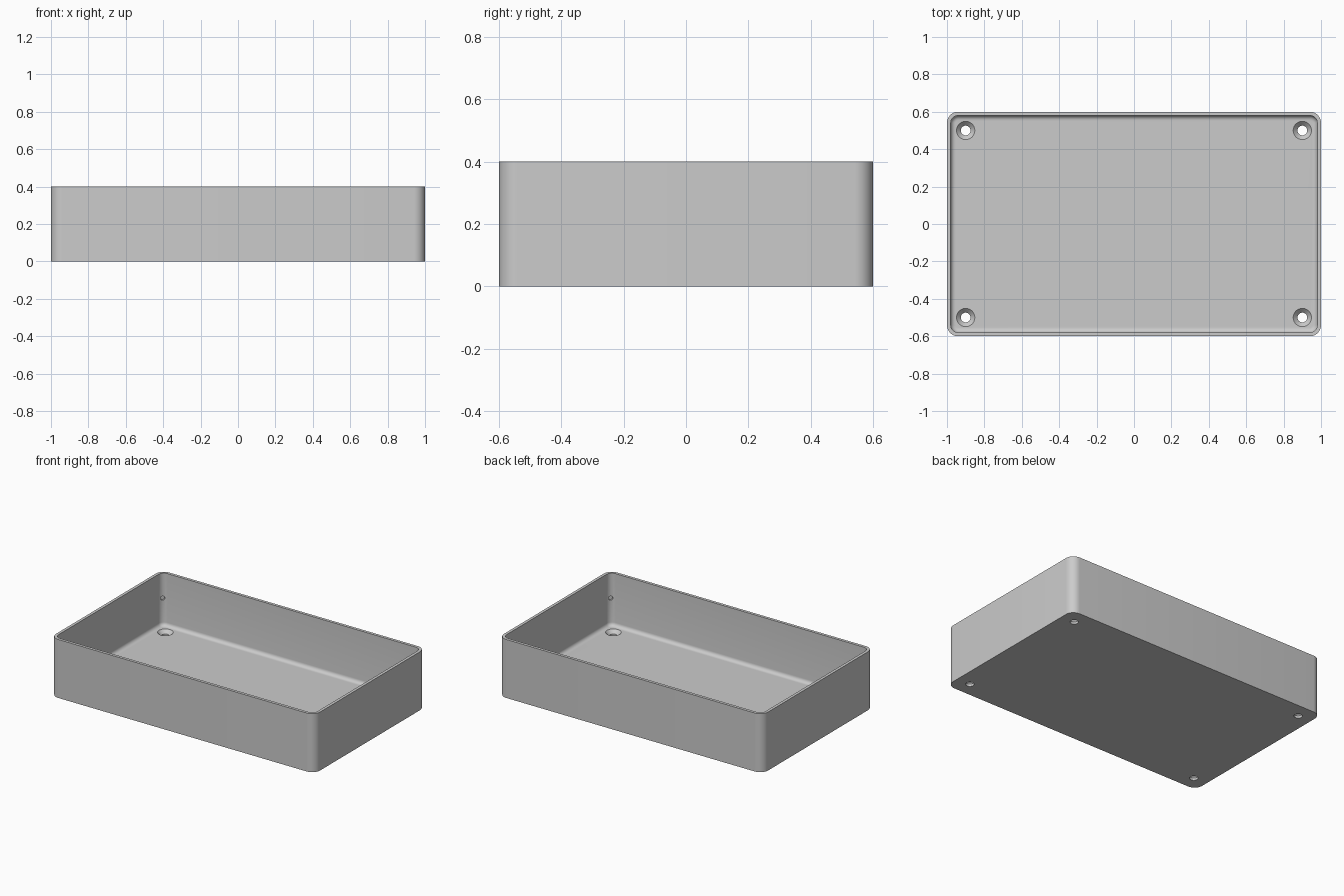
import bpy, bmesh
from math import sin, cos, pi
from mathutils import Matrix, Vector

cube = bpy.data.objects.get("Cube")
if cube:
    bpy.data.objects.remove(cube, do_unlink=True)

LENGTH, WIDTH, HEIGHT = 2.0, 1.2, 0.4
CORNER, WALL, FLOOR, FILLET = 0.06, 0.02, 0.04, 0.025
HOLE_X, HOLE_Y = 0.9, 0.5

grey = bpy.data.materials.new("plain grey")
grey.use_nodes = True
grey.diffuse_color = (0.6, 0.6, 0.6, 1)
grey.node_tree.nodes["Principled BSDF"].inputs["Base Color"].default_value = (0.6, 0.6, 0.6, 1)


def rounded_ring(inset, z, steps=8):
    """Rounded rectangle, moved inward by inset."""
    points = []
    for quarter, (sx, sy) in enumerate([(1, 1), (-1, 1), (-1, -1), (1, -1)]):
        for i in range(steps + 1):
            a = (quarter + i / steps) * pi / 2
            points.append(Vector((sx * (LENGTH / 2 - CORNER) + (CORNER - inset) * cos(a),
                                  sy * (WIDTH / 2 - CORNER) + (CORNER - inset) * sin(a), z)))
    return points


def circle_ring(radius, z, steps=32):
    return [Vector((radius * cos(2 * pi * i / steps), radius * sin(2 * pi * i / steps), z))
            for i in range(steps)]


def loft(name, rings, matrix=Matrix()):
    """Closed solid skinned through a list of rings."""
    bm = bmesh.new()
    loops = [[bm.verts.new(matrix @ p) for p in ring] for ring in rings]
    for low, high in zip(loops, loops[1:]):
        for i in range(len(low)):
            j = (i + 1) % len(low)
            bm.faces.new((low[i], low[j], high[j], high[i]))
    bm.faces.new(loops[0][::-1])
    bm.faces.new(loops[-1])
    bmesh.ops.recalc_face_normals(bm, faces=bm.faces)
    mesh = bpy.data.meshes.new(name)
    bm.to_mesh(mesh)
    bm.free()
    mesh.materials.append(grey)
    obj = bpy.data.objects.new(name, mesh)
    bpy.context.collection.objects.link(obj)
    return obj


# Tray shell: outer wall, rim, inner wall, rounded floor edge
rings = [rounded_ring(0, 0), rounded_ring(0, HEIGHT), rounded_ring(WALL, HEIGHT)]
for i in range(7):
    a = i / 6 * pi / 2
    rings.append(rounded_ring(WALL + FILLET * (1 - cos(a)), FLOOR + FILLET * (1 - sin(a))))
tray = loft("tray", rings)

# Countersunk screw holes and small dimples in the inner corners
cutters = []
reach = (CORNER - WALL) / 2 ** 0.5
for sx in (-1, 1):
    for sy in (-1, 1):
        place = Matrix.Translation((sx * HOLE_X, sy * HOLE_Y, 0))
        profile = [(0.026, -0.02), (0.026, 0.016), (0.05, 0.041)]
        cutters.append(loft("screw_hole_cutter", [circle_ring(r, z) for r, z in profile], place))

        out = Vector((sx, sy, 0))
        spot = Vector((sx * (LENGTH / 2 - CORNER + reach), sy * (WIDTH / 2 - CORNER + reach), 0.23))
        place = Matrix.Translation(spot) @ out.to_track_quat('Z', 'Y').to_matrix().to_4x4()
        cutters.append(loft("dimple_cutter", [circle_ring(0.014, z, 16) for z in (-0.02, 0.01)], place))

bpy.context.view_layer.objects.active = tray
for cutter in cutters:
    cutter.hide_render = True
    cut = tray.modifiers.new("cut", 'BOOLEAN')
    cut.operation = 'DIFFERENCE'
    cut.solver = 'EXACT'
    cut.object = cutter
    bpy.ops.object.modifier_apply(modifier=cut.name)
    bpy.data.objects.remove(cutter, do_unlink=True)

# Smooth the rounded surfaces, keep the rim and hole edges crisp
for obj in bpy.context.selected_objects:
    obj.select_set(False)
tray.select_set(True)
bpy.ops.object.shade_smooth_by_angle(angle=pi / 6)
